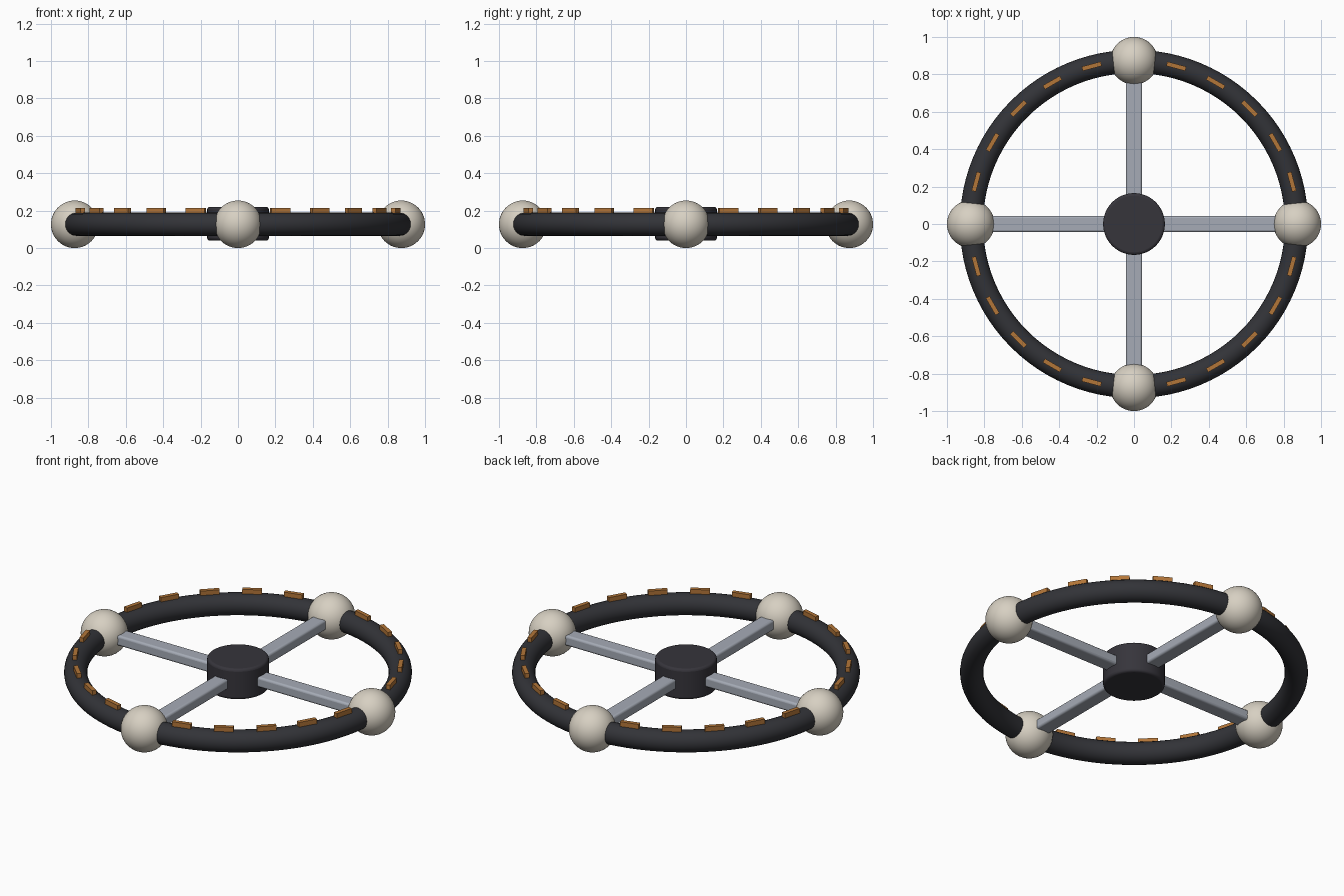
import bpy
from math import radians, cos, sin, pi

if "Cube" in bpy.data.objects:
    bpy.data.objects.remove(bpy.data.objects["Cube"], do_unlink=True)

RING_R = 0.873   # radius of the ring's centre line
MID_Z = 0.127    # height of the ring's plane


def material(name, rgb):
    m = bpy.data.materials.new(name)
    m.use_nodes = True
    m.diffuse_color = (*rgb, 1)
    bsdf = m.node_tree.nodes["Principled BSDF"]
    bsdf.inputs["Base Color"].default_value = (*rgb, 1)
    bsdf.inputs["Roughness"].default_value = 0.6
    return m


rubber = material("dark rubber", (0.032, 0.033, 0.039))
hub_dark = material("hub charcoal", (0.037, 0.035, 0.044))
steel = material("grey steel", (0.38, 0.41, 0.47))
ivory = material("ivory", (0.68, 0.63, 0.54))
copper = material("copper orange", (0.45, 0.18, 0.04))


def finish(name, mat, bevel=0, smooth=True):
    ob = bpy.context.object
    ob.name = name
    ob.data.materials.append(mat)
    if smooth:
        bpy.ops.object.shade_smooth_by_angle(angle=radians(35))
    if bevel:
        mod = ob.modifiers.new("soft edges", "BEVEL")
        mod.width = bevel
        mod.segments = 3
        mod.limit_method = "ANGLE"
    return ob


def box(name, size, angle, radius, z, mat, bevel=0):
    """Box whose x side points outward from the centre."""
    bpy.ops.mesh.primitive_cube_add(
        size=1, location=(radius * cos(angle), radius * sin(angle), z),
        rotation=(0, 0, angle))
    ob = bpy.context.object
    ob.scale = size
    bpy.ops.object.transform_apply(location=False, rotation=False, scale=True)
    return finish(name, mat, bevel, smooth=bool(bevel))


# Ring
bpy.ops.mesh.primitive_torus_add(
    location=(0, 0, MID_Z), major_radius=RING_R - 0.004, minor_radius=0.062,
    major_segments=96, minor_segments=24)
finish("ring", rubber)

# Hub
bpy.ops.mesh.primitive_cylinder_add(
    vertices=64, radius=0.165, depth=0.18, location=(0, 0, MID_Z + 0.003))
finish("hub", hub_dark, bevel=0.014)

# Spokes with a ball where each meets the ring
for i, side in enumerate(("left", "back", "right", "front")):
    a = i * pi / 2
    box(f"spoke_{side}", (0.8, 0.088, 0.06), a, 0.45, MID_Z, steel, bevel=0.012)
    bpy.ops.mesh.primitive_uv_sphere_add(
        segments=48, ring_count=24, radius=0.127,
        location=(RING_R * cos(a), RING_R * sin(a), MID_Z))
    finish(f"ball_{side}", ivory)

# Tread marks on top of the ring, skipping the balls
for i in range(24):
    if i % 6:
        box(f"tread_mark_{i}", (0.024, 0.105, 0.035), i * pi / 12,
            RING_R, MID_Z + 0.07, copper)
